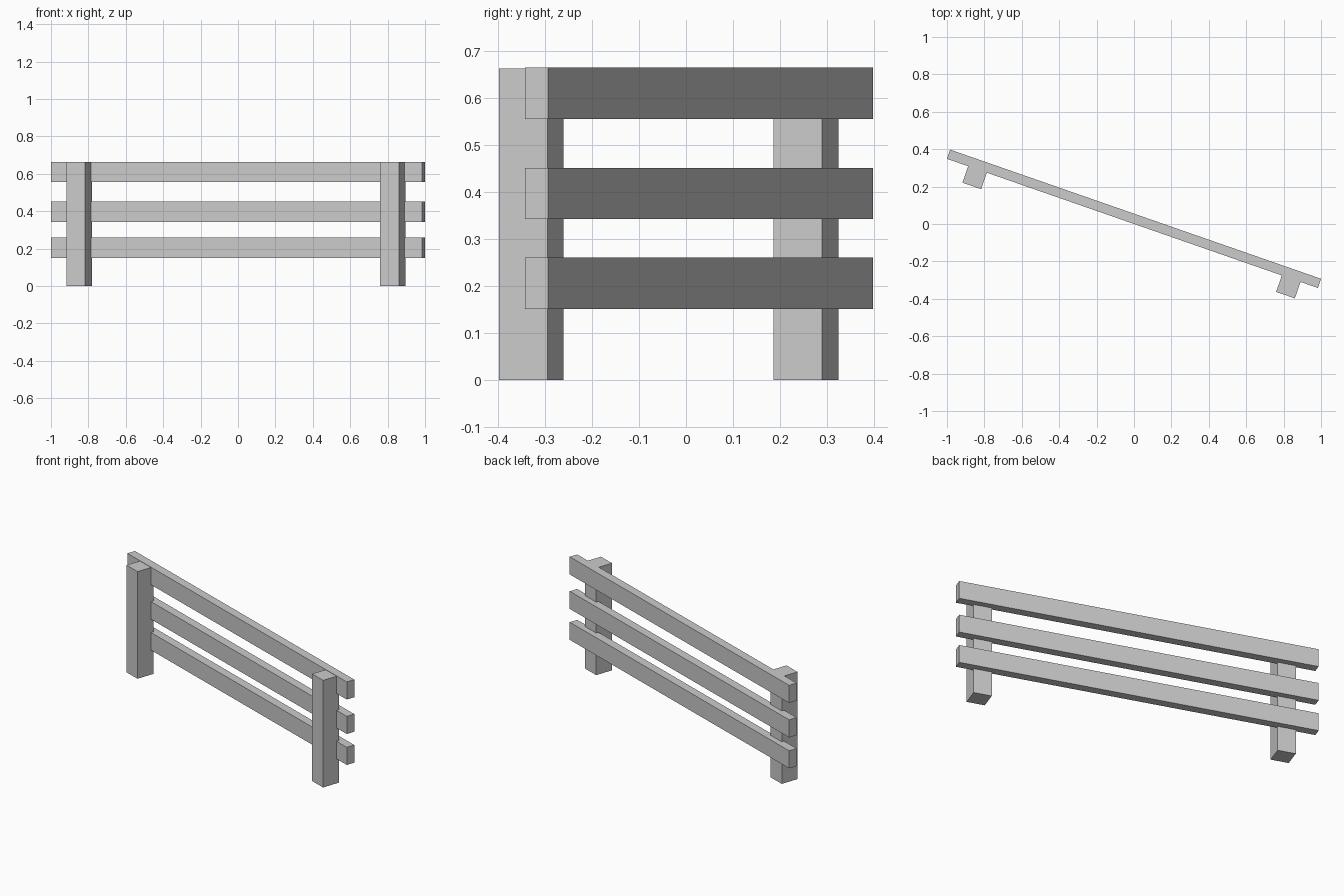
import bpy
from math import radians
from mathutils import Matrix

if "Cube" in bpy.data.objects:
    bpy.data.objects.remove(bpy.data.objects["Cube"])

# The fence runs diagonally: local x along the rails, local y through them
PLACE = Matrix.Translation((0, 0.0278, 0)) @ Matrix.Rotation(radians(-19.2), 4, 'Z')


def box(name, center, size):
    bpy.ops.mesh.primitive_cube_add(size=1)
    ob = bpy.context.object
    ob.name = name
    ob.data.transform(Matrix.Translation(center) @ Matrix.Diagonal((*size, 1)))
    ob.matrix_world = PLACE
    return ob


# Three horizontal rails
for name, z0, z1 in (("lower_rail", 0.151, 0.26),
                     ("middle_rail", 0.342, 0.451),
                     ("upper_rail", 0.555, 0.664)):
    box(name, (0, 0, (z0 + z1) / 2), (2.1, 0.052, z1 - z0))

# Two posts in front, let slightly into the rails
POST_H = 0.662
for name, x in (("left_post", -0.877), ("right_post", 0.899)):
    box(name, (x, -0.0645, POST_H / 2), (0.106, 0.109, POST_H))
